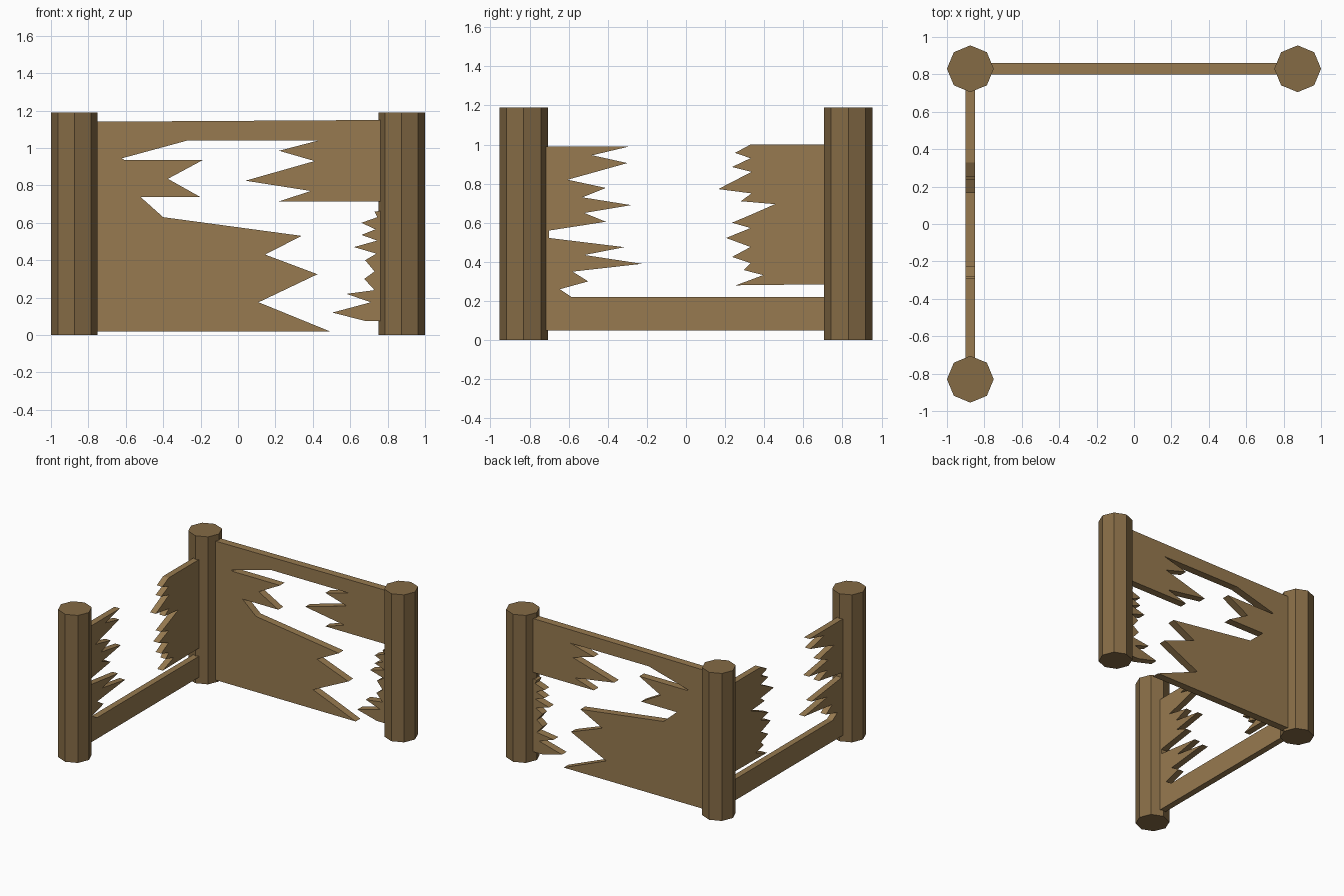
import bpy, bmesh, math
from mathutils import Vector

if "Cube" in bpy.data.objects:
    bpy.data.objects.remove(bpy.data.objects["Cube"])


def material(name, rgb):
    m = bpy.data.materials.new(name)
    m.diffuse_color = (*rgb, 1)
    m.use_nodes = True
    m.node_tree.nodes["Principled BSDF"].inputs["Base Color"].default_value = m.diffuse_color
    return m


POST_WOOD = material("post_wood", (0.235, 0.147, 0.06))
PANEL_WOOD = material("panel_wood", (0.31, 0.195, 0.08))


def finish(bm, name, mat):
    bmesh.ops.recalc_face_normals(bm, faces=bm.faces)
    me = bpy.data.meshes.new(name)
    bm.to_mesh(me)
    bm.free()
    me.materials.append(mat)
    ob = bpy.data.objects.new(name, me)
    bpy.context.collection.objects.link(ob)
    return ob


def post(name, x, y, r=0.125, h=1.19):
    """Eight-sided post with corners on the axes."""
    bm = bmesh.new()
    base = [bm.verts.new((x + r * math.cos(i * math.pi / 4),
                          y + r * math.sin(i * math.pi / 4), 0)) for i in range(8)]
    face = bm.faces.new(base)
    ext = bmesh.ops.extrude_face_region(bm, geom=[face])["geom"]
    bmesh.ops.translate(bm, vec=(0, 0, h),
                        verts=[g for g in ext if isinstance(g, bmesh.types.BMVert)])
    return finish(bm, name, POST_WOOD)


def board(name, outline, axis, centre, thick):
    """Upright board: (along, z) outline, thickened along the given axis."""
    bm = bmesh.new()
    lo = centre - thick / 2
    pts = [(lo, a, z) if axis == 'X' else (a, lo, z) for a, z in outline]
    face = bm.faces.new([bm.verts.new(p) for p in pts])
    ext = bmesh.ops.extrude_face_region(bm, geom=[face])["geom"]
    move = Vector((thick, 0, 0)) if axis == 'X' else Vector((0, thick, 0))
    bmesh.ops.translate(bm, vec=move,
                        verts=[g for g in ext if isinstance(g, bmesh.types.BMVert)])
    return finish(bm, name, PANEL_WOOD)


# Corner posts
PX, PY = 0.875, 0.83
post("corner_post", -PX, PY)
post("back_right_post", PX, PY)
post("front_left_post", -PX, -PY)

# Back wall: broken panel still hanging from its top rail
back_panel = [
    (-0.82, 1.14), (0.82, 1.15), (0.82, 0.715), (0.22, 0.715), (0.39, 0.77),
    (0.04, 0.825), (0.41, 0.93), (0.22, 0.985), (0.43, 1.04), (-0.27, 1.04),
    (-0.62, 0.945), (-0.61, 0.937), (-0.185, 0.937), (-0.375, 0.835),
    (-0.2, 0.737), (-0.52, 0.737), (-0.40, 0.63), (0.34, 0.53), (0.145, 0.43),
    (0.425, 0.325), (0.11, 0.175), (0.49, 0.02), (-0.82, 0.02)]
board("back_panel", back_panel, 'Y', PY, 0.06)

# Splinters left on the back right post
back_splinters = [
    (0.82, 0.67), (0.73, 0.66), (0.745, 0.63), (0.66, 0.60), (0.735, 0.565),
    (0.66, 0.535), (0.745, 0.505), (0.62, 0.47), (0.74, 0.435), (0.68, 0.40),
    (0.73, 0.34), (0.675, 0.30), (0.73, 0.24), (0.58, 0.22), (0.71, 0.175),
    (0.505, 0.12), (0.68, 0.075), (0.82, 0.075)]
board("back_splinters", back_splinters, 'Y', PY, 0.06)

# Left wall: bottom rail with the splintered front half
side_front = [
    (-0.78, 0.99), (-0.29, 0.99), (-0.48, 0.945), (-0.30, 0.905), (-0.605, 0.82),
    (-0.41, 0.778), (-0.53, 0.73), (-0.28, 0.69), (-0.52, 0.65), (-0.41, 0.605),
    (-0.70, 0.56), (-0.70, 0.522), (-0.315, 0.475), (-0.52, 0.435), (-0.225, 0.39),
    (-0.58, 0.35), (-0.50, 0.30), (-0.645, 0.26), (-0.585, 0.22), (0.78, 0.22),
    (0.78, 0.05), (-0.78, 0.05)]
board("side_rail_and_front_panel", side_front, 'X', -PX, 0.05)

# Left wall: splintered rear half
side_rear = [
    (0.78, 1.0), (0.33, 1.0), (0.25, 0.957), (0.33, 0.93), (0.235, 0.885),
    (0.335, 0.86), (0.165, 0.772), (0.335, 0.75), (0.28, 0.71), (0.455, 0.695),
    (0.33, 0.64), (0.235, 0.60), (0.33, 0.573), (0.205, 0.522), (0.33, 0.476),
    (0.235, 0.425), (0.33, 0.394), (0.295, 0.358), (0.395, 0.332), (0.255, 0.28),
    (0.78, 0.286)]
board("side_rear_panel", side_rear, 'X', -PX, 0.05)
